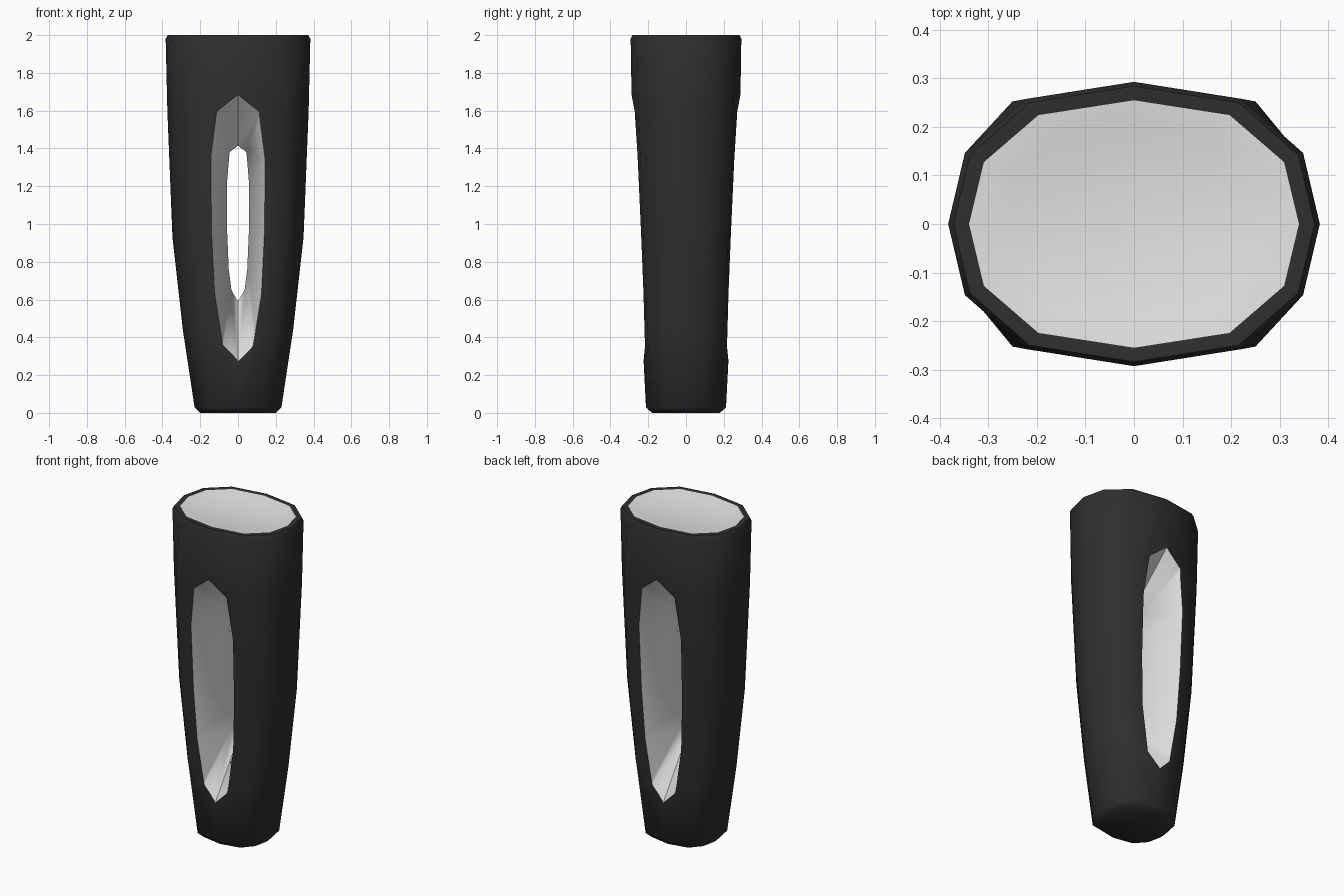
import bpy, bmesh, math

if "Cube" in bpy.data.objects:
    bpy.data.objects.remove(bpy.data.objects["Cube"])

def material(name, v):
    m = bpy.data.materials.new(name)
    m.diffuse_color = (v, v, v, 1)
    m.use_nodes = True
    m.node_tree.nodes["Principled BSDF"].inputs["Base Color"].default_value = m.diffuse_color
    return m

mats = [material("black", 0.028), material("light grey", 0.78)]

def make_object(name, rings, mat_rule):
    """Loft closed rings and cap both ends."""
    bm = bmesh.new()
    loops = [[bm.verts.new(p) for p in r] for r in rings]
    n = len(loops[0])
    for k, (a, b) in enumerate(zip(loops, loops[1:])):
        for i in range(n):
            j = (i + 1) % n
            bm.faces.new((a[i], a[j], b[j], b[i])).material_index = mat_rule(k)
    bm.faces.new(loops[0][::-1]).material_index = mat_rule(0)
    bm.faces.new(loops[-1]).material_index = mat_rule(len(rings))
    bmesh.ops.recalc_face_normals(bm, faces=bm.faces)
    me = bpy.data.meshes.new(name)
    bm.to_mesh(me)
    bm.free()
    for m in mats:
        me.materials.append(m)
    ob = bpy.data.objects.new(name, me)
    bpy.context.collection.objects.link(ob)
    return ob

def oval(z, hx, hy, cx, cy):
    """Twelve-sided oval; cx, cy place the corner points."""
    q = [(1, 0), (0.91, 0.5), (cx, cy), (0, 1)]
    half = q + [(-x, y) for x, y in q[-2::-1]]
    pts = half + [(x, -y) for x, y in half[-2:0:-1]]
    return [(x * hx, y * hy, z) for x, y in pts]

# Tapered body: z, half width, half depth, corner x and y; ends in a shallow dish
sections = [
    (0.0, 0.200, 0.180, 0.62, 0.87), (0.03, 0.230, 0.212, 0.64, 0.88),
    (0.44, 0.292, 0.233, 0.67, 0.88), (0.93, 0.347, 0.255, 0.68, 0.88),
    (1.60, 0.374, 0.287, 0.67, 0.88), (1.98, 0.383, 0.293, 0.58, 0.88),
    (2.0, 0.372, 0.284, 0.58, 0.88), (2.0, 0.340, 0.255, 0.58, 0.88),
    (1.985, 0.270, 0.200, 0.58, 0.88),
]
body = make_object("tapered_body", [oval(*s) for s in sections],
                   lambda k: 1 if k >= 7 else 0)

# Slot cutter: funnels in from both faces to a narrow waist
outer = [(0, 1.69), (0.115, 1.60), (0.147, 1.34), (0.143, 0.95),
         (0.127, 0.63), (0.082, 0.35), (0, 0.27)]
waist = [(0, 1.415), (0.045, 1.38), (0.058, 1.22), (0.057, 0.95),
         (0.049, 0.76), (0.035, 0.65), (0, 0.59)]

def mirrored(pts):
    return pts + [(-x, z) for x, z in pts[-2:0:-1]]

def funnel(side, k=1.25):
    ring = []
    for (ox, oz), (wx, wz) in zip(mirrored(outer), mirrored(waist)):
        depth = (0.212 + 0.048 * oz) * (1 - 0.5 * abs(ox) * 0.6)
        ring.append((wx + (ox - wx) * k, side * depth * k, wz + (oz - wz) * k))
    return ring

waist_ring = [(x, 0, z) for x, z in mirrored(waist)]
cutter = make_object("slot_cutter", [funnel(-1), waist_ring, funnel(1)], lambda k: 1)
cutter.hide_render = True

# Cut the slot, then drop the cutter
mod = body.modifiers.new("slot", 'BOOLEAN')
mod.operation = 'DIFFERENCE'
mod.solver = 'EXACT'
mod.object = cutter
bpy.context.view_layer.objects.active = body
body.select_set(True)
cutter.select_set(False)
bpy.ops.object.modifier_apply(modifier=mod.name)
bpy.data.objects.remove(cutter)

# Smooth sides with crisp rims
bpy.ops.object.shade_smooth_by_angle(angle=math.radians(48))
